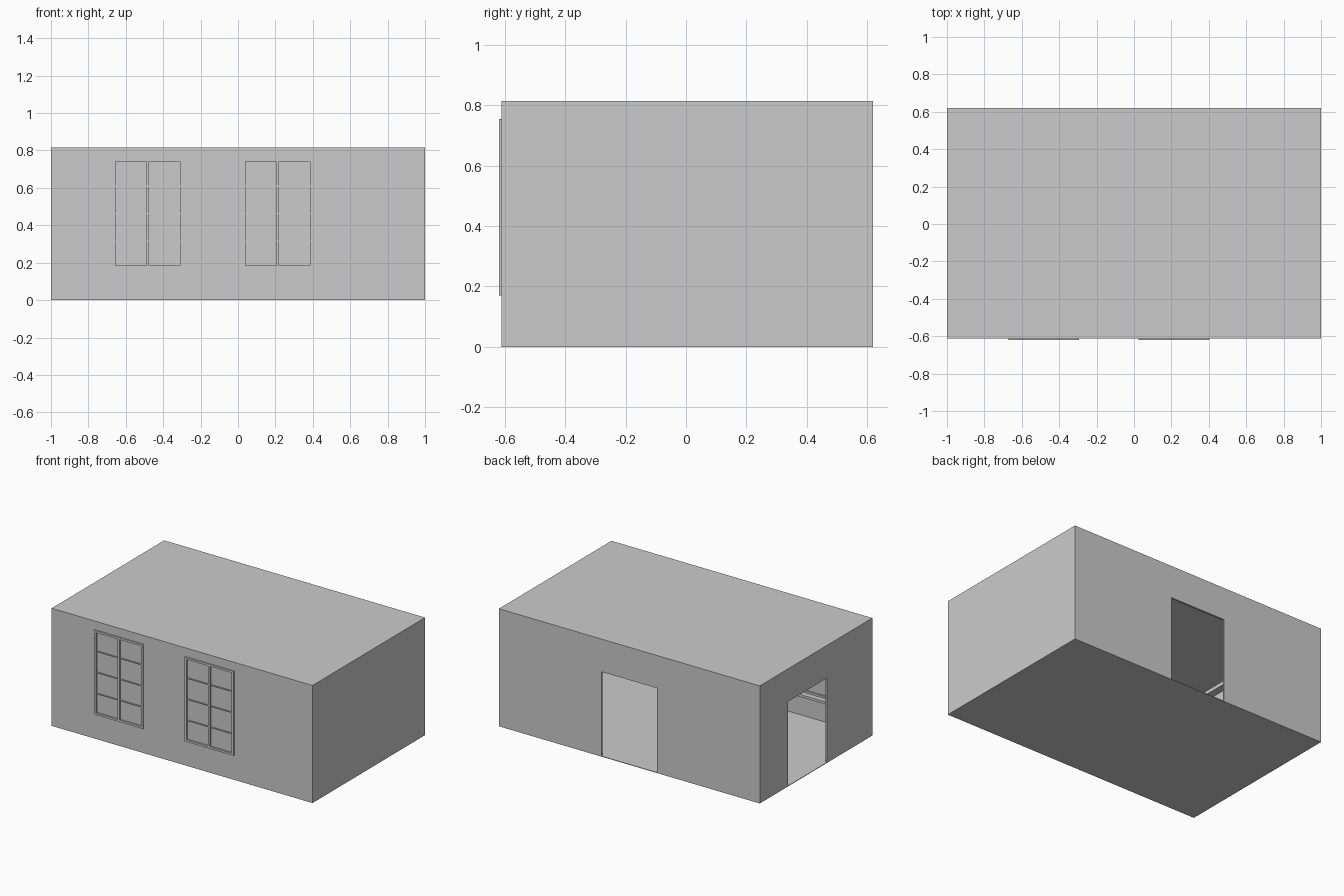
import bpy

if "Cube" in bpy.data.objects:
    bpy.data.objects.remove(bpy.data.objects["Cube"])

W, YF, YB, H, T = 1.0, -0.612, 0.62, 0.815, 0.012   # half width, front, back, height, wall thickness


def box(name, x, y, z):
    """Box spanning the given (min, max) pairs."""
    bpy.ops.mesh.primitive_cube_add(size=1, location=[sum(p) / 2 for p in (x, y, z)])
    ob = bpy.context.object
    ob.name = name
    ob.scale = [p[1] - p[0] for p in (x, y, z)]
    bpy.ops.object.transform_apply(location=False, rotation=False, scale=True)
    return ob


def cut(target, name, x, y, z):
    cutter = box(name, x, y, z)
    mod = target.modifiers.new(name, 'BOOLEAN')
    mod.operation = 'DIFFERENCE'
    mod.solver = 'EXACT'
    mod.object = cutter
    bpy.context.view_layer.objects.active = target
    bpy.ops.object.modifier_apply(modifier=name)
    bpy.data.objects.remove(cutter, do_unlink=True)


# Hollow room shell with floor and ceiling
room = box("room_shell", (-W, W), (YF, YB), (0, H))
cut(room, "interior", (-W + T, W - T), (YF + T, YB - T), (0.004, H - T))

# Door openings in the back and left walls
cut(room, "back_door", (-0.213, 0.215), (YB - 0.05, YB + 0.05), (0.004, 0.588))
cut(room, "left_door", (-W - 0.05, -W + 0.05), (-0.116, 0.312), (0.004, 0.588))

# Windows: frame, centre post, glazing bars, glass and inner sill
Z0, Z1, F = 0.17, 0.755, 0.014
for side, x0, x1 in (("left", -0.67, -0.295), ("right", 0.025, 0.40)):
    cut(room, "window_hole", (x0 + F / 2, x1 - F / 2), (YF - 0.05, YF + 0.05), (Z0 + F / 2, Z1 - F / 2))
    depth = (-0.62, YF + T + 0.008)
    mid = (x0 + x1) / 2
    for i, c in enumerate((x0 + F / 2, mid, x1 - F / 2)):
        box(f"{side}_window_post_{i}", (c - F / 2, c + F / 2), depth, (Z0, Z1))
    for a, b, half in ((x0 + F, mid - F / 2, "a"), (mid + F / 2, x1 - F, "b")):
        for i, z in enumerate((Z0, Z1 - F)):
            box(f"{side}_window_rail_{half}{i}", (a, b), depth, (z, z + F))
        for i in range(1, 4):
            z = Z0 + (Z1 - Z0) * i / 4
            box(f"{side}_glazing_bar_{half}{i}", (a, b), (YF - 0.003, YF + T + 0.003), (z - 0.003, z + 0.003))
    box(f"{side}_window_glass", (x0 + F / 2, x1 - F / 2), (YF + 0.004, YF + 0.008), (Z0 + F / 2, Z1 - F / 2))
    box(f"{side}_window_sill", (x0 - 0.02, x1 + 0.02), (YF + T, YF + T + 0.045), (Z0 - 0.017, Z0))

# Ceiling cornice around the inside
D, CH = 0.05, 0.025
zc = (H - T - CH, H - T)
for name, y in (("front", YF + T), ("back", YB - T - D)):
    box(f"{name}_cornice", (-W + T, W - T), (y, y + D), zc)
for name, x in (("left", -W + T), ("right", W - T - D)):
    box(f"{name}_cornice", (x, x + D), (YF + T + D, YB - T - D), zc)
